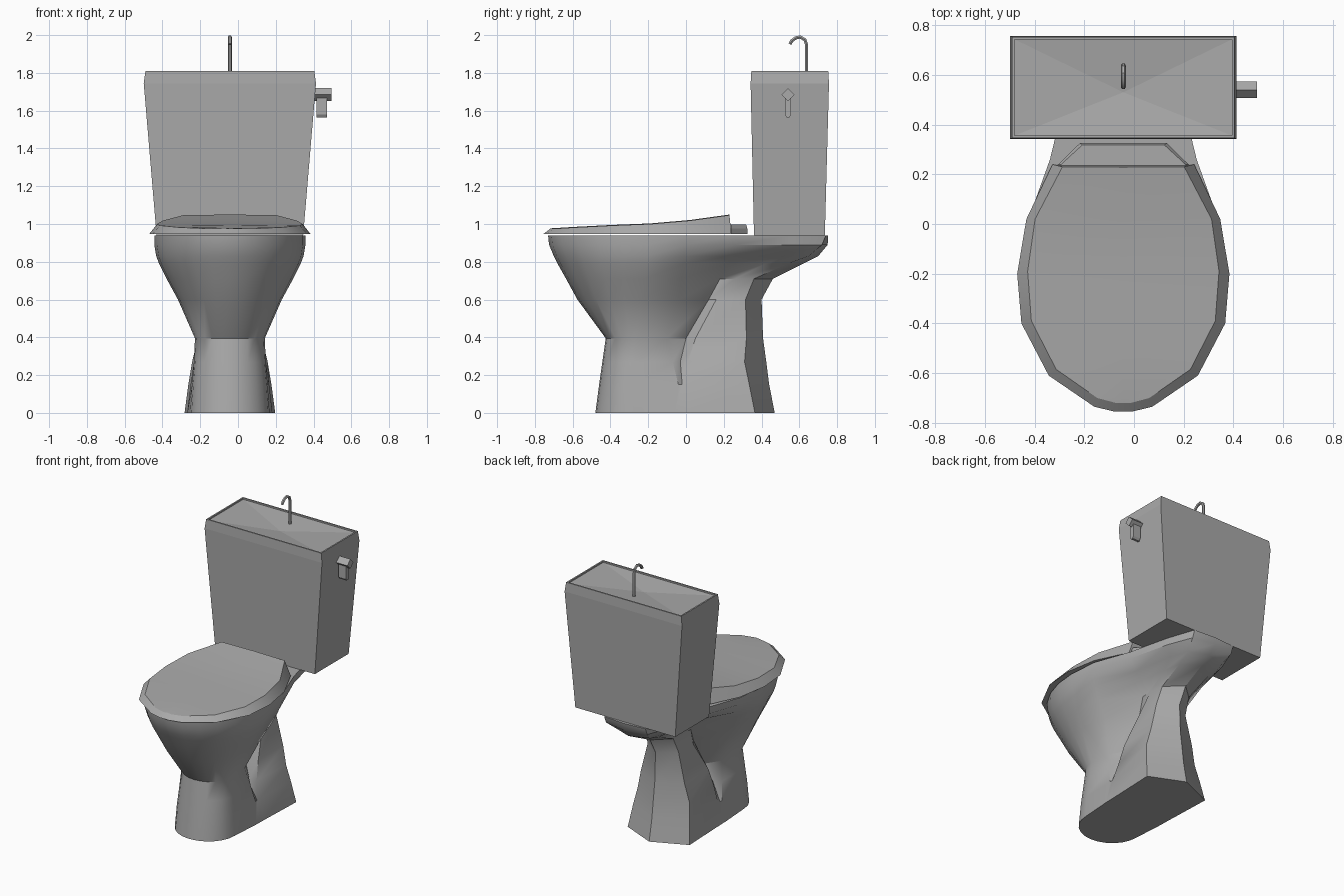
import bpy, bmesh, math
from mathutils import Vector

old = bpy.data.objects.get("Cube")
if old:
    bpy.data.objects.remove(old, do_unlink=True)

CX = -0.043  # the body's own centre line; the flush lever sticks out to +x

grey = bpy.data.materials.new("grey_ceramic")
grey.use_nodes = True
COLOUR = (0.4, 0.4, 0.4, 1)
grey.diffuse_color = COLOUR
grey.node_tree.nodes["Principled BSDF"].inputs["Base Color"].default_value = COLOUR


def finish(name, bm, smooth=None):
    bmesh.ops.recalc_face_normals(bm, faces=bm.faces)
    me = bpy.data.meshes.new(name)
    bm.to_mesh(me)
    bm.free()
    ob = bpy.data.objects.new(name, me)
    bpy.context.collection.objects.link(ob)
    me.materials.append(grey)
    if smooth:
        bpy.ops.object.select_all(action='DESELECT')
        ob.select_set(True)
        bpy.context.view_layer.objects.active = ob
        bpy.ops.object.shade_smooth_by_angle(angle=math.radians(smooth))
    return ob


def loft(bm, rings, caps=(True, True)):
    """Skin closed rings of equal length and cap the ends."""
    vs = [[bm.verts.new(p) for p in r] for r in rings]
    for a, b in zip(vs, vs[1:]):
        for i in range(len(a)):
            j = (i + 1) % len(a)
            bm.faces.new((a[i], a[j], b[j], b[i]))
    if caps[0]:
        bm.faces.new(vs[0][::-1])
    if caps[1]:
        bm.faces.new(vs[-1])
    return vs


def mirrored(half, z):
    """Half outline, from front centre to back centre, made into a full ring."""
    right = [(CX + x, y, z) for x, y in half]
    left = [(CX - x, y, z) for x, y in half[-2:0:-1]]
    return right + left


# Bowl and pedestal: round front, recess behind the bowl, pointed back ridge
def body_ring(z, front, half_w, mid, edge, recess, web, side, back):
    arc = []
    for k in range(7):
        t = k / 6 * math.pi / 2
        arc.append((half_w * math.sin(t), mid + (front - mid) * math.cos(t)))
    return mirrored(arc + [edge, recess, web, side, (0, back)], z)


body = [
    body_ring(0, -.48, .21, -.28, (.225, -.06), (.226, -.02), (.227, .02), (.24, .365), .47),
    body_ring(.15, -.46, .2, -.28, (.208, -.04), (.206, -.02), (.207, 0), (.22, .335), .44),
    body_ring(.27, -.443, .19, -.27, (.19, -.07), (.145, -.03), (.18, .01), (.2, .31), .425),
    body_ring(.395, -.425, .185, -.25, (.165, -.1), (.1, .0), (.165, .05), (.17, .32), .408),
    body_ring(.6, -.575, .275, -.24, (.25, -.04), (.1, .12), (.125, .16), (.12, .315), .4),
    body_ring(.71, -.635, .335, -.22, (.315, -.025), (.12, .18), (.125, .26), (.11, .36), .46),
    body_ring(.79, -.68, .375, -.21, (.355, -.015), (.17, .225), (.14, .42), (.12, .54), .62),
    body_ring(.83, -.7, .39, -.2, (.37, -.01), (.23, .24), (.18, .52), (.135, .65), .7),
    body_ring(.89, -.725, .4, -.2, (.385, 0), (.295, .26), (.225, .55), (.16, .72), .75),
    body_ring(.938, -.73, .4, -.2, (.385, .01), (.295, .26), (.225, .55), (.16, .74), .752),
]
bm = bmesh.new()
loft(bm, body)
finish("bowl_and_pedestal", bm, 35)

# Lid: (y, half width, top y, top half width, top z) at each station
stations = [
    (-.755, .035, -.72, .03, .974),
    (-.735, .117, -.70, .105, .975),
    (-.61, .30, -.585, .27, .982),
    (-.40, .41, -.39, .37, .992),
    (-.20, .427, -.19, .385, 1.0),
    (.02, .39, .02, .355, 1.018),
    (.24, .285, .23, .245, 1.047),
]
bm = bmesh.new()
lid = []
for y, w, ty, tw, tz in stations:
    lid.append([(CX - w, y, .947), (CX - tw, ty, tz), (CX, ty, tz + .003),
                (CX + tw, ty, tz), (CX + w, y, .947)])
loft(bm, lid)
finish("lid", bm, 25)

# Hinge block behind the lid
hinge = [(0, .2), (.26, .2), (.262, .24), (.175, .325), (0, .325)]
hinge_top = [(0, .2), (.25, .2), (.25, .24), (.165, .318), (0, .318)]
bm = bmesh.new()
loft(bm, [mirrored(hinge, .947), mirrored(hinge, .975), mirrored(hinge_top, .998)])
finish("lid_hinge", bm)


# Tank: tapered box with a thin rim and a shallow dished top
def box_ring(w, y0, y1, z):
    return [(CX - w, y0, z), (CX + w, y0, z), (CX + w, y1, z), (CX - w, y1, z)]


bm = bmesh.new()
rings = loft(bm, [
    box_ring(.388, .36, .735, .94),
    box_ring(.456, .342, .757, 1.745),
    box_ring(.447, .346, .753, 1.81),
    box_ring(.437, .356, .743, 1.81),
    box_ring(.437, .356, .743, 1.8),
], caps=(True, False))
dip = bm.verts.new((CX, .53, 1.775))
inner = rings[-1]
for i in range(4):
    bm.faces.new((inner[i], inner[(i + 1) % 4], dip))
finish("tank", bm)

# Flush lever: diamond shaft with a hanging handle rounded at the end
LY, LZ = .54, 1.685


def side_prism(name, outline, x0, x1):
    bm = bmesh.new()
    loft(bm, [[(x, LY + y, LZ + z) for y, z in outline] for x in (x0, x1)])
    finish(name, bm)


side_prism("lever_shaft", [(-.034, 0), (0, -.034), (.034, 0), (0, .034)], .39, .495)
side_prism("lever_handle",
           [(-.017, 0), (-.017, -.105), (-.008, -.12), (.008, -.12), (.017, -.105), (.017, 0)],
           .415, .472)

# Faucet: thin pipe that hooks over towards the front
path = [(.638, 1.77), (.638, 1.95), (.63, 1.975), (.605, 1.99), (.58, 1.985), (.56, 1.97), (.55, 1.952)]
bm = bmesh.new()
pipe = []
for i, (y, z) in enumerate(path):
    a, b = path[max(i - 1, 0)], path[min(i + 1, len(path) - 1)]
    along = Vector((0, b[0] - a[0], b[1] - a[1])).normalized()
    out = along.cross(Vector((1, 0, 0)))
    ring = []
    for k in range(6):
        t = k * math.tau / 6
        ring.append(Vector((CX, y, z)) + .01 * (math.cos(t) * Vector((1, 0, 0)) + math.sin(t) * out))
    pipe.append(ring)
loft(bm, pipe)
finish("faucet", bm, 40)
